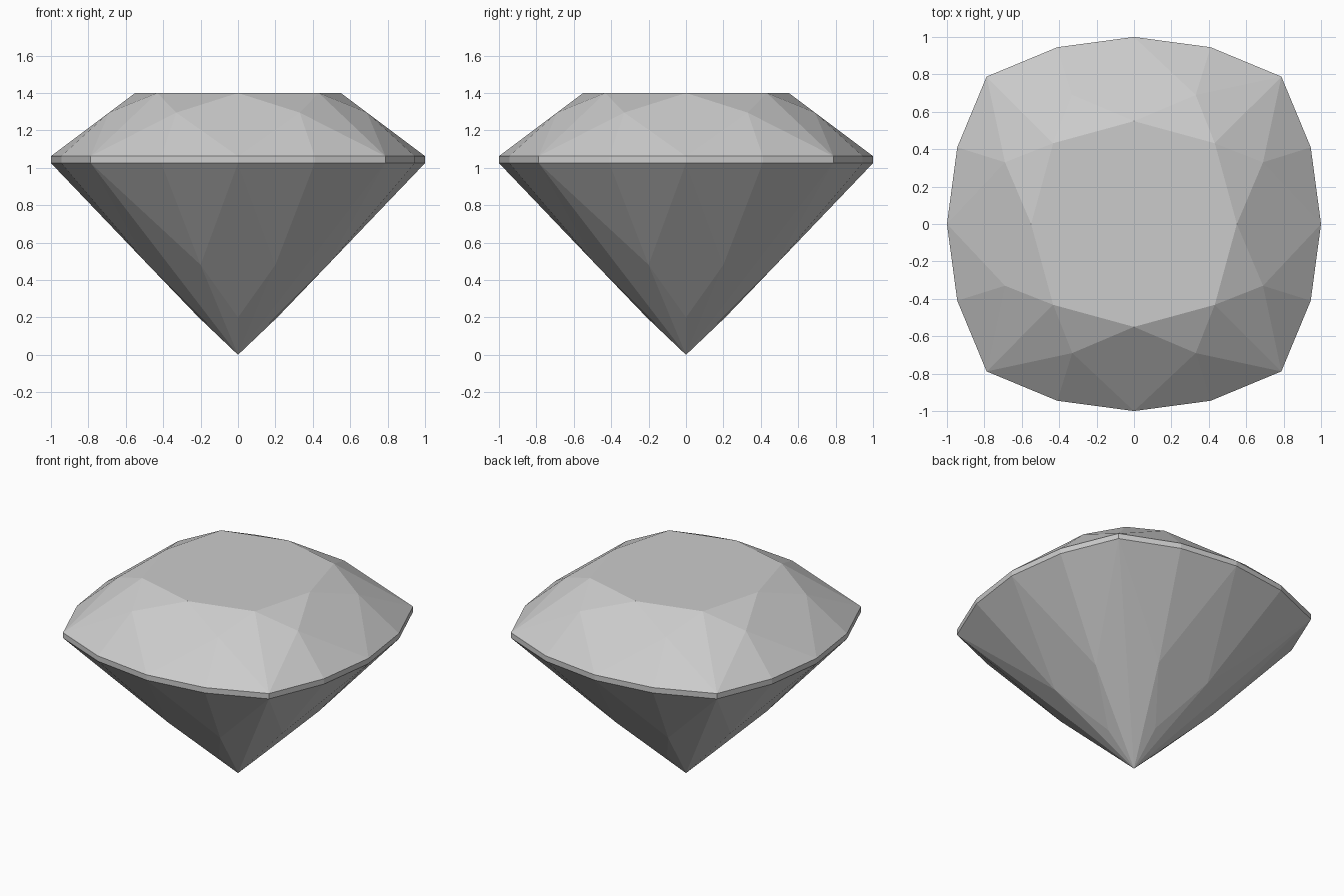
import bpy, bmesh, math

cube = bpy.data.objects.get("Cube")
if cube:
    bpy.data.objects.remove(cube, do_unlink=True)

# Single pale grey material
grey = bpy.data.materials.new("gem_grey")
grey.use_nodes = True
colour = (0.6, 0.6, 0.6, 1)
grey.diffuse_color = colour
grey.node_tree.nodes["Principled BSDF"].inputs["Base Color"].default_value = colour


def ring(points, z):
    """Repeat points by quarter turns and mirroring, at height z."""
    found = set()
    for x, y in points:
        for px, py in ((x, y), (x, -y)):
            for _ in range(4):
                px, py = -py, px
                found.add((px + 0.0, py + 0.0, z))
    return sorted(found)


girdle = [(1, 0), (0.945, 0.41), (0.788, 0.788)]
corners = (
    ring([(0.55, 0), (0.432, 0.432)], 1.4)      # table edge
    + ring([(0.69, 0.33)], 1.295)               # crown facet tips
    + ring(girdle, 1.062) + ring(girdle, 1.025) # girdle band
    + ring([(0.48, 0.2)], 0.481)                # upper pavilion tips
    + ring([(0.21, 0)], 0.2)                    # lower pavilion tips
    + [(0, 0, 0)]                               # culet
)

# Cut gem: convex facets through the corners
bm = bmesh.new()
for co in corners:
    bm.verts.new(co)
bmesh.ops.convex_hull(bm, input=bm.verts[:])
bmesh.ops.dissolve_limit(bm, angle_limit=math.radians(1),
                         verts=bm.verts[:], edges=bm.edges[:])
bmesh.ops.recalc_face_normals(bm, faces=bm.faces[:])
mesh = bpy.data.meshes.new("cut_gem")
bm.to_mesh(mesh)
bm.free()
mesh.materials.append(grey)
gem = bpy.data.objects.new("cut_gem", mesh)
bpy.context.collection.objects.link(gem)
